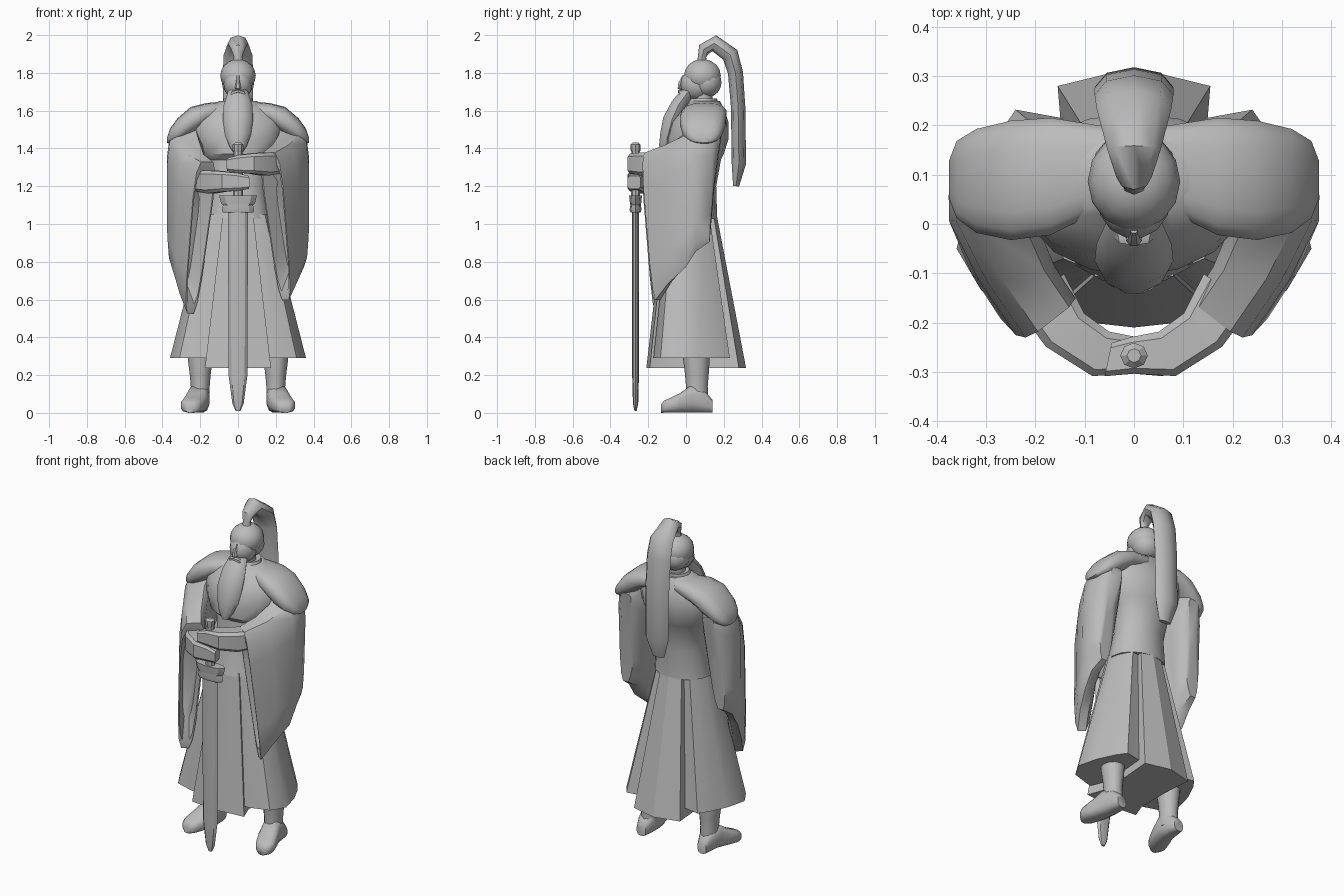
import bpy, bmesh
from math import sin, cos, pi, radians
from mathutils import Vector

cube = bpy.data.objects.get("Cube")
if cube:
    bpy.data.objects.remove(cube, do_unlink=True)

stone = bpy.data.materials.new("plain_grey")
stone.use_nodes = True
stone.diffuse_color = (0.5, 0.5, 0.5, 1)
stone.node_tree.nodes["Principled BSDF"].inputs["Base Color"].default_value = (0.5, 0.5, 0.5, 1)


def loft(name, rings, angle=35):
    """Skin a list of equal-length point rings and close both ends."""
    bm = bmesh.new()
    loops = [[bm.verts.new(p) for p in ring] for ring in rings]
    count = len(loops[0])
    for low, high in zip(loops, loops[1:]):
        for i in range(count):
            j = (i + 1) % count
            bm.faces.new((low[i], low[j], high[j], high[i]))
    bm.faces.new(loops[0][::-1])
    bm.faces.new(loops[-1])
    bmesh.ops.recalc_face_normals(bm, faces=bm.faces)
    mesh = bpy.data.meshes.new(name)
    bm.to_mesh(mesh)
    bm.free()
    mesh.materials.append(stone)
    obj = bpy.data.objects.new(name, mesh)
    bpy.context.collection.objects.link(obj)
    bpy.ops.object.select_all(action='DESELECT')
    obj.select_set(True)
    bpy.context.view_layer.objects.active = obj
    bpy.ops.object.shade_smooth_by_angle(angle=radians(angle))
    return obj


def soft(value, power):
    return abs(value) ** power * (1 if value >= 0 else -1)


def oval(z, rx, front, back, x=0, sides=16):
    """Level ring reaching from front to back in y."""
    mid, ry = (front + back) / 2, (back - front) / 2
    return [Vector((x + rx * cos(2 * pi * i / sides), mid + ry * sin(2 * pi * i / sides), z))
            for i in range(sides)]


def upright(inner, outer, top, bottom, shift=(0, 0), pinch=0, side=1, sides=12, power=0.65):
    """Standing ring between two plan points; its bottom can shift and narrow."""
    a, b = Vector(inner), Vector(outer)
    ring = []
    for i in range(sides):
        t = 2 * pi * (i + 0.5) / sides
        u, v = soft(cos(t), power), soft(sin(t), power)
        low = (1 - v) / 2
        p = (a + b) / 2 + (b - a) / 2 * u * (1 - pinch * low) + Vector(shift) * low
        ring.append(Vector((side * p.x, p.y, (top + bottom) / 2 + (top - bottom) / 2 * v)))
    return ring


def swept(name, path, sides=8):
    """Tube in the y-z plane; path gives y, z, half width, half depth."""
    rings = []
    for i, (y, z, w, d) in enumerate(path):
        a, b = path[max(i - 1, 0)], path[min(i + 1, len(path) - 1)]
        t = Vector((0, b[0] - a[0], b[1] - a[1])).normalized()
        n = Vector((0, -t.z, t.y))
        rings.append([Vector((w * cos(2 * pi * k / sides), y, z)) + n * d * sin(2 * pi * k / sides)
                      for k in range(sides)])
    return loft(name, rings, 45)


def ball(name, centre, radius, sides=14, rows=8):
    rings = []
    for i in range(rows + 1):
        t = pi * (0.04 + 0.92 * i / rows)
        r = sin(t)
        rings.append(oval(centre[2] - radius[2] * cos(t), radius[0] * r,
                          centre[1] - radius[1] * r, centre[1] + radius[1] * r, centre[0], sides))
    return loft(name, rings, 40)


def skirt(name, half, angle):
    """Flare from the waist to a mirrored half hem, closed underneath."""
    hem = [Vector(p) for p in half]
    hem += [Vector((-p.x, p.y, p.z)) for p in reversed(hem) if p.x > 0]
    waist = [Vector((p.x * .46, .035 + (p.y - .035) * (.45 if p.y > 0 else .62), 1.05)) for p in hem]
    loft(name, [waist, hem], angle)


# Robe body and collar
loft("torso", [oval(*r) for r in (
    (1.03, .172, -.125, .165), (1.2, .15, -.08, .16), (1.34, .17, -.07, .185),
    (1.37, .2, -.1, .2), (1.45, .23, -.105, .225), (1.54, .24, -.08, .225),
    (1.61, .2, -.02, .2), (1.65, .1, .02, .18))])
loft("collar", [oval(1.6, .1, -.02, .17), oval(1.665, .075, .025, .165), oval(1.66, .06, .04, .15)])
loft("neck", [oval(1.6, .05, .04, .14), oval(1.73, .05, .04, .14)])

# Skirt: long centre panels with rounded side panels set back beside them
skirt("skirt_centre", [(0, .318, .237), (.155, .28, .237), (.14, .1, .237),
                       (.14, -.1, .237), (.175, -.192, .237), (.09, -.2, .237), (0, -.21, .237)], 20)
skirt("skirt_sides", [(0, .2, .29), (.13, .212, .29), (.24, .232, .29), (.28, .175, .29),
                      (.33, .07, .29), (.36, -.05, .29), (.31, -.135, .29), (.19, -.172, .29),
                      (0, -.16, .29)], 42)

# Head, hair and beard
ball("hair_cap", (0, .087, 1.785), (.094, .1, .088))
ball("hair_nape", (0, .11, 1.75), (.086, .08, .08))
ball("face", (0, .055, 1.74), (.076, .085, .085))
swept("nose", [(-.012, 1.785, .008, .008), (-.03, 1.745, .012, .012), (-.034, 1.722, .016, .013),
               (-.015, 1.712, .012, .008)], 6)
swept("beard", [(.025, 1.715, .05, .03), (.0, 1.685, .058, .036), (-.04, 1.63, .076, .042),
                (-.075, 1.55, .08, .05), (-.095, 1.47, .068, .045), (-.115, 1.41, .045, .03),
                (-.125, 1.37, .018, .012)], 10)
swept("ponytail", [(.085, 1.84, .032, .03), (.085, 1.885, .022, .022), (.095, 1.925, .036, .034),
                   (.15, 1.957, .054, .043), (.235, 1.895, .076, .045), (.262, 1.8, .08, .04),
                   (.276, 1.62, .08, .038), (.28, 1.32, .078, .038), (.265, 1.2, .04, .016)])

for side, label in ((1, "left"), (-1, "right")):
    drop = 0 if side > 0 else .05

    # Moustache
    loft(label + "_moustache", [upright((0, -.045), (.004, -.015), 1.712, 1.695, side=side, sides=6),
                                upright((.03, -.04), (.034, -.01), 1.705, 1.685, side=side, sides=6),
                                upright((.052, -.02), (.056, -.01), 1.675, 1.665, side=side, sides=6)])

    # Shoulder cape
    loft(label + "_shoulder_cape", [upright(*r, side=side, sides=14, power=.8) for r in (
        ((.06, .03), (.06, .2), 1.65, 1.56), ((.17, -.025), (.17, .218), 1.64, 1.53),
        ((.25, -.035), (.25, .212), 1.62, 1.47), ((.32, -.02), (.32, .195), 1.56, 1.43),
        ((.36, .01), (.36, .17), 1.505, 1.425), ((.375, .05), (.375, .13), 1.46, 1.43))], 45)

    # Wide hanging sleeve, thinner towards its lower edge, with a hollow cuff
    slices = [((.23, .19), (.32, .185), 1.48, 1.2, (.03, -.04), .5),
              ((.19, .145), (.36, .145), 1.52, .9, (.045, -.02), .6),
              ((.17, .04), (.378, .06), 1.52, .85, (.05, 0), .5),
              ((.165, -.02), (.378, .01), 1.48, .765, (.05, 0), .5),
              ((.14, -.085), (.31, -.12), 1.425 - drop, .68 - drop, (.06, .015), .4),
              ((.1, -.145), (.225, -.243), 1.385 - drop, .59 - drop * 1.4, (.09, .045), .45)]
    rings = [upright(*s, side=side, power=.5) for s in slices]
    centre = sum(rings[-1], Vector()) / len(rings[-1])
    rim = [centre + (p - centre) * .88 for p in rings[-1]]
    pocket = [centre + (p - centre) * .6 + Vector((side * .05, .07, 0)) for p in rings[-1]]
    loft(label + "_sleeve", rings + [rim, pocket], 45)

    # Forearm and closed hand around the grip
    z = 1.265 if side > 0 else 1.17
    loft(label + "_hand", [upright(*r, side=side, sides=8, power=.4) for r in (
        ((.14, -.1), (.24, -.17), z + .112, z), ((.1, -.18), (.18, -.25), z + .115, z - .01),
        ((.05, -.217), (.085, -.31), z + .11, z), ((-.005, -.228), (0, -.305), z + .1, z + .005),
        ((-.045, -.24), (-.06, -.31), z + .085, z + .015))], 30)

    # Boots
    x = side * .2
    loft(label + "_boot_shaft", [oval(h, w, f, b, x, 12) for h, w, f, b in (
        (.05, .05, 0, .12), (.14, .05, .0, .115), (.2, .055, -.005, .12),
        (.28, .065, -.015, .125), (.42, .07, -.02, .13))])
    loft(label + "_boot_foot", [upright(*r, 0, side=side, power=.7) for r in (
        ((.175, .14), (.235, .14), .07), ((.155, .095), (.25, .1), .12),
        ((.15, .03), (.265, .03), .15), ((.16, -.03), (.29, -.035), .105),
        ((.18, -.08), (.304, -.085), .08), ((.2, -.115), (.295, -.115), .066),
        ((.225, -.132), (.275, -.132), .045))], 50)


def sword_part(name, levels, sides=8):
    loft(name, [oval(h, w, -.267 - d, -.267 + d, 0, sides) for h, w, d in levels], 30)


# Sword standing on its tip
sword_part("sword_blade", [(.01, .012, .006), (.05, .03, .014), (.2, .05, .018), (1.08, .053, .018)])
sword_part("sword_guard", [(1.06, .08, .026), (1.075, .085, .032), (1.1, .08, .028),
                           (1.11, .09, .03), (1.15, .1, .034)])
sword_part("sword_grip", [(1.13, .028, .024), (1.39, .024, .022)])
sword_part("sword_pommel", [(1.37, .016, .016), (1.39, .028, .026), (1.42, .028, .026), (1.432, .014, .014)])
